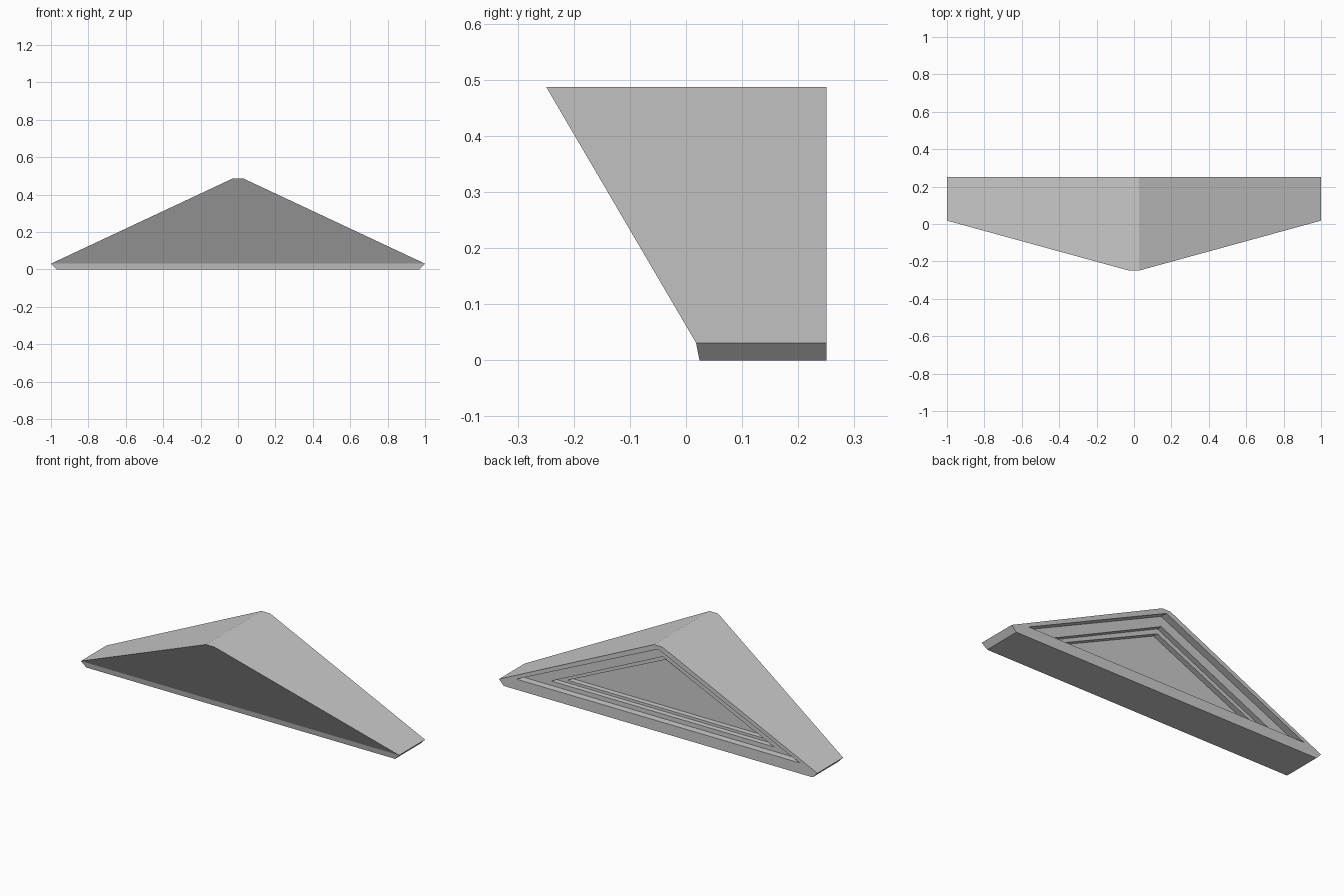
import bpy
import bmesh

cube = bpy.data.objects.get("Cube")
if cube:
    bpy.data.objects.remove(cube, do_unlink=True)

# Single stone grey material
stone = bpy.data.materials.new("light_grey_stone")
stone.use_nodes = True
COLOUR = (0.6, 0.6, 0.6, 1)
stone.diffuse_color = COLOUR
stone.node_tree.nodes["Principled BSDF"].inputs["Base Color"].default_value = COLOUR

bm = bmesh.new()


def outline(half_base, base_z, half_eave, eave_z, half_top, top_z, depth):
    """Six-point gable outline; depth is y, or a function of z."""
    points = [(-half_base, base_z), (half_base, base_z), (half_eave, eave_z),
              (half_top, top_z), (-half_top, top_z), (-half_eave, eave_z)]
    y_at = depth if callable(depth) else lambda z: depth
    return [bm.verts.new((x, y_at(z), z)) for x, z in points]


def triangle(half_width, base_z, top_z, y):
    return outline(half_width, base_z, half_width, base_z, 0, top_z, y)


def bridge(a, b):
    for i in range(6):
        j = (i + 1) % 6
        bm.faces.new((a[i], a[j], b[j], b[i]))


# Overhanging front slope above a nearly upright bottom strip
EAVE, TOP = 0.031, 0.487


def front_y(z):
    if z < EAVE:
        return 0.024 - 0.006 * z / EAVE
    return 0.018 - 0.267 * (z - EAVE) / (TOP - EAVE)


BODY = (0.97, 0, 1, EAVE, 0.027, TOP)
front = outline(*BODY, front_y)
bm.faces.new((front[0], front[1], front[2], front[5]))
bm.faces.new((front[5], front[2], front[3], front[4]))

# Outer shell, then three stepped triangular recesses in the back
loops = [front, outline(*BODY, 0.25)]
y = 0.25
for half_width, base_z, top_z, step in [(0.89, 0.06, 0.468, 0.04),
                                        (0.70, 0.085, 0.41, 0.03),
                                        (0.62, 0.10, 0.382, 0.03)]:
    loops.append(triangle(half_width, base_z, top_z, y))
    y -= step
    loops.append(triangle(half_width, base_z, top_z, y))
for a, b in zip(loops, loops[1:]):
    bridge(a, b)

# Innermost panel
panel = loops[-1]
bm.faces.new((panel[1], panel[3], panel[0]))

bmesh.ops.remove_doubles(bm, verts=bm.verts, dist=0.0005)
bmesh.ops.recalc_face_normals(bm, faces=bm.faces)

mesh = bpy.data.meshes.new("gable_pediment")
bm.to_mesh(mesh)
bm.free()
mesh.materials.append(stone)
pediment = bpy.data.objects.new("gable_pediment", mesh)
bpy.context.collection.objects.link(pediment)
